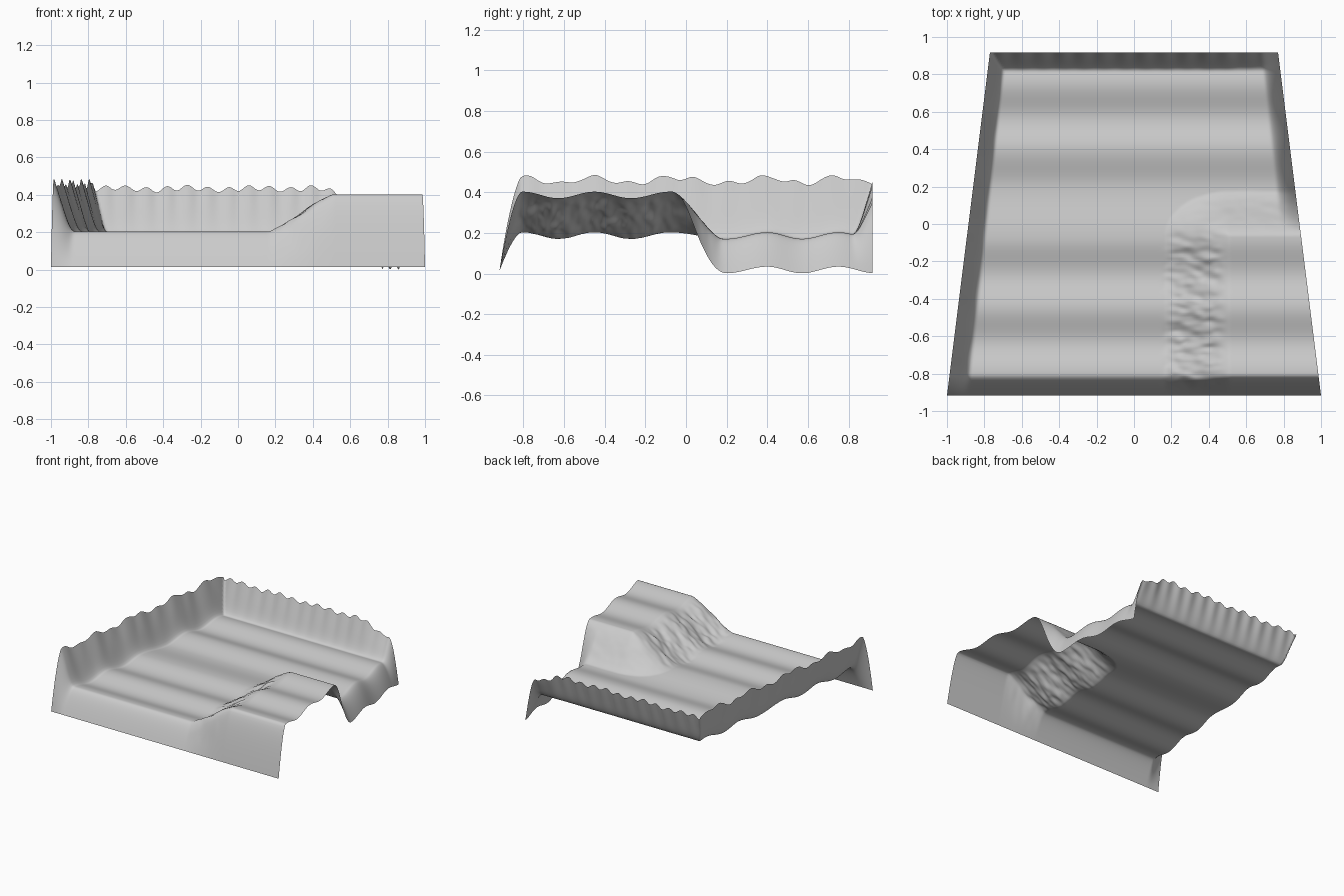
import bpy, bmesh, math
from mathutils import Vector, noise

if "Cube" in bpy.data.objects:
    bpy.data.objects.remove(bpy.data.objects["Cube"])

NX, NY = 180, 180
YH = 0.918                       # half depth
PEAKS = [-0.98, -0.8, -0.63, -0.45, -0.27, -0.08, 0.2, 0.4, 0.57, 0.75, 0.93]  # trough, peak, trough...


def smooth(a, b, v):
    t = max(0.0, min(1.0, (v - a) / (b - a)))
    return t * t * (3 - 2 * t)


def clamp(v):
    return max(0.0, min(1.0, v))


def furrow(y):
    # soft rolling waves running along x
    for i in range(len(PEAKS) - 1):
        a, b = PEAKS[i], PEAKS[i + 1]
        if a <= y <= b:
            c = math.cos(math.pi * (y - a) / (b - a))
            return 0.016 * (-c if i % 2 == 0 else c)
    return 0.0


def rise(t):
    # wall profile: fillet at the foot, then nearly straight
    t = clamp(t)
    return t * t * (1.9 - 0.9 * t) if t < 0.5 else 0.3625 + (t - 0.5) * 1.275


def skirt(t):
    # drop profile: 0 at the outer edge, rounded shoulder at the top
    t = clamp(t)
    return 1 - (1 - t) ** 1.7


def height(x, y, hw):
    z = 0.187 + furrow(y)
    # raised corner plateau with rounded, rocky ramp
    dx = (0.51 - x) / 0.34
    dy = (y + 0.06) / 0.23
    d = math.hypot(max(dx, 0), max(dy, 0))
    up = 1 - (0.55 * clamp(d) + 0.45 * smooth(0, 1, d))
    rocky = smooth(0.0, 0.35, d) * (1 - smooth(0.75, 1.1, d))
    rocky *= 0.25 + 0.75 * (1 - smooth(-0.2, 0.0, y))
    n = noise.noise(Vector((x * 9, y * 22, 3.1))) + 0.5 * noise.noise(Vector((x * 18, y * 35, 8.4)))
    z += 0.2 * up + 0.017 * rocky * n
    # raised rims on the left and the back, with scalloped tops
    left = rise((-x - 0.885 * hw) / (0.115 * hw))
    back = rise((y - 0.815) / (YH - 0.815))
    side = 0.272 + 0.010 * math.cos(2 * math.pi * (y + 0.45) / 0.165)
    rear = 0.262 + 0.013 * math.cos(2 * math.pi * (x + 0.6) / 0.11) + 0.006 * math.sin(x * 17)
    rear *= 1 - 0.25 * smooth(0.42, 0.64, x)
    crease = 0.006 * noise.noise(Vector((x * 16, y * 16, 1.0)))
    z += max(left * (side + crease), back * (rear + crease))
    # right skirt beyond the plateau
    k = skirt((hw - x) / (0.12 * hw))
    m = smooth(-0.04, 0.2, y)
    low = 0.018 + furrow(y)
    z += (low - z) * (1 - k) * m
    # front skirt
    k = skirt((y + YH) / 0.11)
    return 0.014 + (z - 0.014) * k if k < 1 else z


bm = bmesh.new()
rows = []
for j in range(NY + 1):
    y = -YH + 2 * YH * j / NY
    hw = 1.0 - 0.23 * j / NY     # trapezoid plan narrows to the back
    row = []
    for i in range(NX + 1):
        x = hw * (2 * i / NX - 1)
        row.append(bm.verts.new((x, y, max(0.0, height(x, y, hw)))))
    rows.append(row)
for j in range(NY):
    for i in range(NX):
        bm.faces.new((rows[j][i], rows[j][i + 1], rows[j + 1][i + 1], rows[j + 1][i]))

# terrain sheet
mesh = bpy.data.meshes.new("terrain_sheet")
bm.to_mesh(mesh)
bm.free()
for p in mesh.polygons:
    p.use_smooth = True
obj = bpy.data.objects.new("terrain_sheet", mesh)
bpy.context.collection.objects.link(obj)
